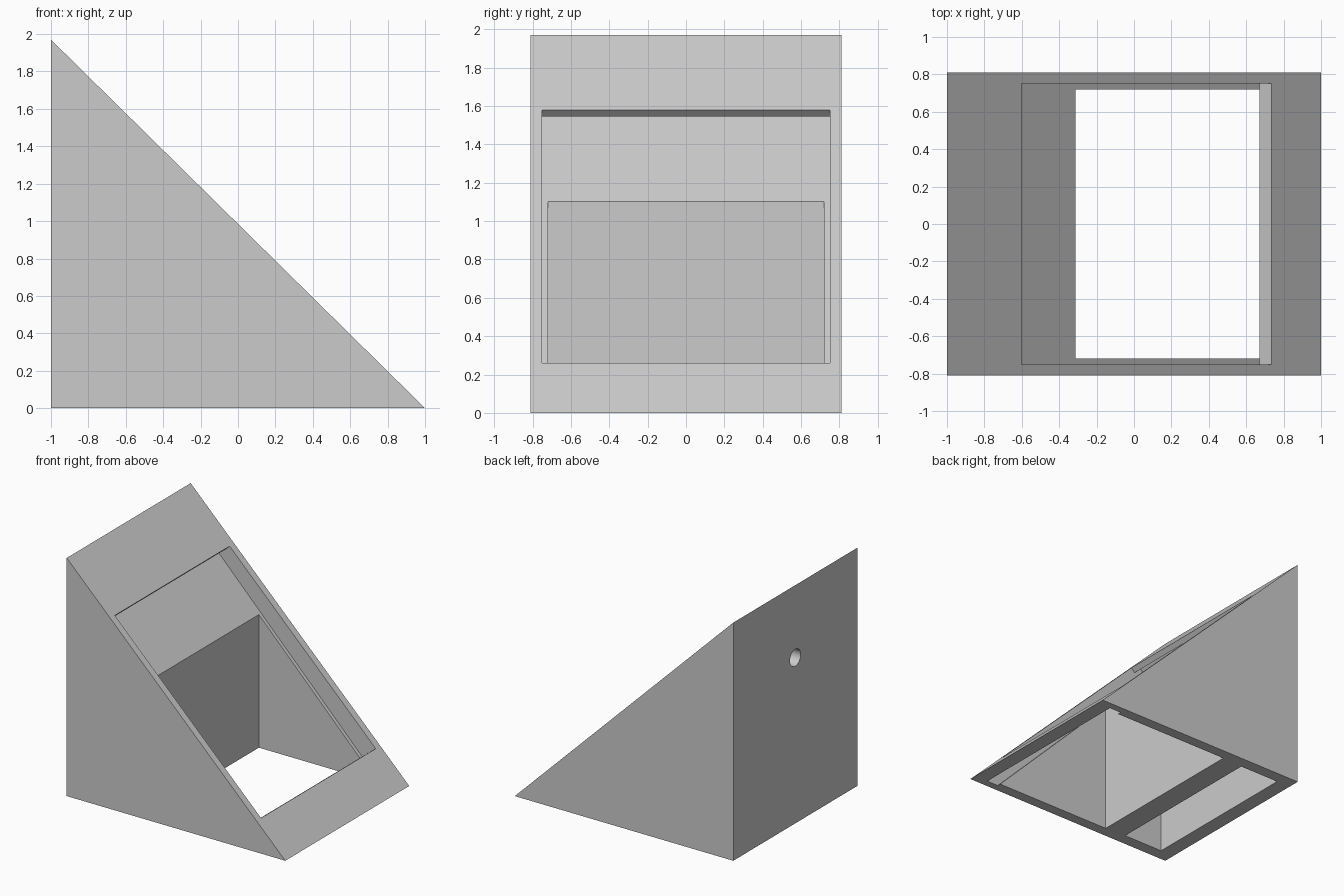
import bpy
import bmesh
import math
from mathutils import Matrix

default = bpy.data.objects.get("Cube")
if default:
    bpy.data.objects.remove(default, do_unlink=True)

grey = bpy.data.materials.new("light_grey")
grey.use_nodes = True
colour = (0.6, 0.6, 0.6, 1)
grey.diffuse_color = colour
grey.node_tree.nodes["Principled BSDF"].inputs["Base Color"].default_value = colour


def finish(name, bm):
    bmesh.ops.recalc_face_normals(bm, faces=bm.faces)
    mesh = bpy.data.meshes.new(name)
    bm.to_mesh(mesh)
    bm.free()
    mesh.materials.append(grey)
    obj = bpy.data.objects.new(name, mesh)
    bpy.context.collection.objects.link(obj)
    return obj


def prism(name, profile, half_width):
    """Extrude an x-z profile evenly to both sides of y = 0."""
    bm = bmesh.new()
    face = bm.faces.new([bm.verts.new((x, -half_width, z)) for x, z in profile])
    side = bmesh.ops.extrude_face_region(bm, geom=[face])["geom"]
    moved = [v for v in side if isinstance(v, bmesh.types.BMVert)]
    bmesh.ops.translate(bm, verts=moved, vec=(0, 2 * half_width, 0))
    return finish(name, bm)


def carve(body, cutter):
    cutter.hide_render = True
    mod = body.modifiers.new(cutter.name, "BOOLEAN")
    mod.operation = "DIFFERENCE"
    mod.solver = "EXACT"
    mod.object = cutter
    bpy.context.view_layer.objects.active = body
    bpy.ops.object.modifier_apply(modifier=mod.name)
    bpy.data.objects.remove(cutter, do_unlink=True)


# Solid wedge
stand = prism("wedge_stand", [(-1, 0), (1, 0), (-1, 1.97)], 0.81)

# Window in the slope, joined to the slot that slides out through the base
carve(stand, prism("window_and_slot", [
    (-0.53, 1.65), (-0.635, 1.545), (-0.695, 1.606), (-0.75, 1.545),
    (0.868, -0.1), (0.975, -0.1), (0.67, 0.21), (0.80, 0.31)], 0.75))

# Main cavity, open to the window and the base
carve(stand, prism("main_cavity", [
    (-0.313, -0.1), (0.92, -0.1), (-0.313, 1.15)], 0.72))

# Rear pocket, open at the base
carve(stand, prism("rear_pocket", [
    (-0.873, -0.1), (-0.505, -0.1), (-0.505, 1.15), (-0.873, 1.52)], 0.71))

# Round cable hole through the back wall
bm = bmesh.new()
bmesh.ops.create_cone(bm, cap_ends=True, segments=32, radius1=0.07, radius2=0.07,
                      depth=0.3, matrix=Matrix.Translation((-1, 0, 1.37))
                      @ Matrix.Rotation(math.pi / 2, 4, "Y"))
carve(stand, finish("cable_hole", bm))
